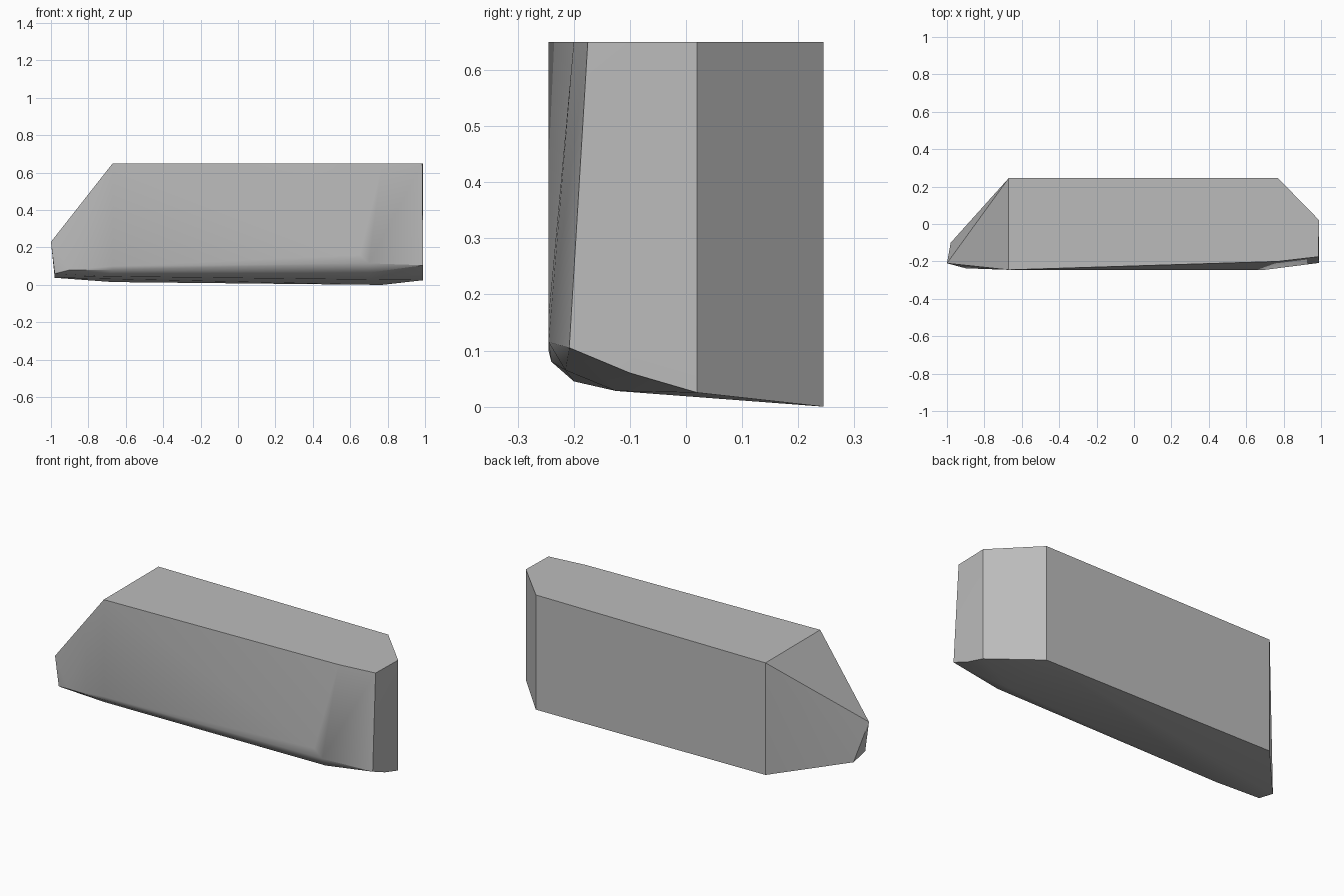
import bpy, bmesh
from math import radians

cube = bpy.data.objects.get("Cube")
if cube:
    bpy.data.objects.remove(cube, do_unlink=True)

stone = bpy.data.materials.new("grey_stone")
stone.use_nodes = True
colour = (0.5, 0.5, 0.5, 1)
stone.diffuse_color = colour
stone.node_tree.nodes["Principled BSDF"].inputs["Base Color"].default_value = colour

# Flat top outline
top = [(x, y, 0.65) for x, y in (
    (-0.67, 0.245), (0.77, 0.245), (0.99, 0.02),
    (0.985, -0.175), (0.77, -0.2), (-0.67, -0.245))]
# Back and underside corners
under = [(-0.67, 0.245, 0.015), (0.77, 0.245, 0), (0.99, 0.02, 0.025),
         (0.99, -0.1, 0.06), (0.99, -0.208, 0.105),
         (0.7, -0.125, 0.028), (-0.7, -0.2, 0.045)]
# Rounded lower front edge
front = [(0.65, -0.245, 0.16), (0.7, -0.245, 0.115), (0.7, -0.215, 0.065),
         (-0.67, -0.245, 0.1), (-0.67, -0.24, 0.08), (-0.9, -0.237, 0.08)]
# Slanted left tip
tip = [(-1, -0.21, 0.23), (-0.98, -0.1, 0.038), (-0.98, -0.205, 0.06)]

# Wrap the corners into one chiselled block
bm = bmesh.new()
for p in top + under + front + tip:
    bm.verts.new(p)
hull = bmesh.ops.convex_hull(bm, input=bm.verts)
loose = [v for v in bm.verts if not v.link_faces]
bmesh.ops.delete(bm, geom=loose, context="VERTS")
bmesh.ops.dissolve_limit(bm, angle_limit=radians(1), verts=bm.verts, edges=bm.edges)
bmesh.ops.recalc_face_normals(bm, faces=bm.faces)

mesh = bpy.data.meshes.new("stone_block")
bm.to_mesh(mesh)
bm.free()
mesh.materials.append(stone)
block = bpy.data.objects.new("stone_block", mesh)
bpy.context.collection.objects.link(block)
bpy.context.view_layer.objects.active = block
block.select_set(True)
bpy.ops.object.shade_smooth_by_angle(angle=radians(30))
